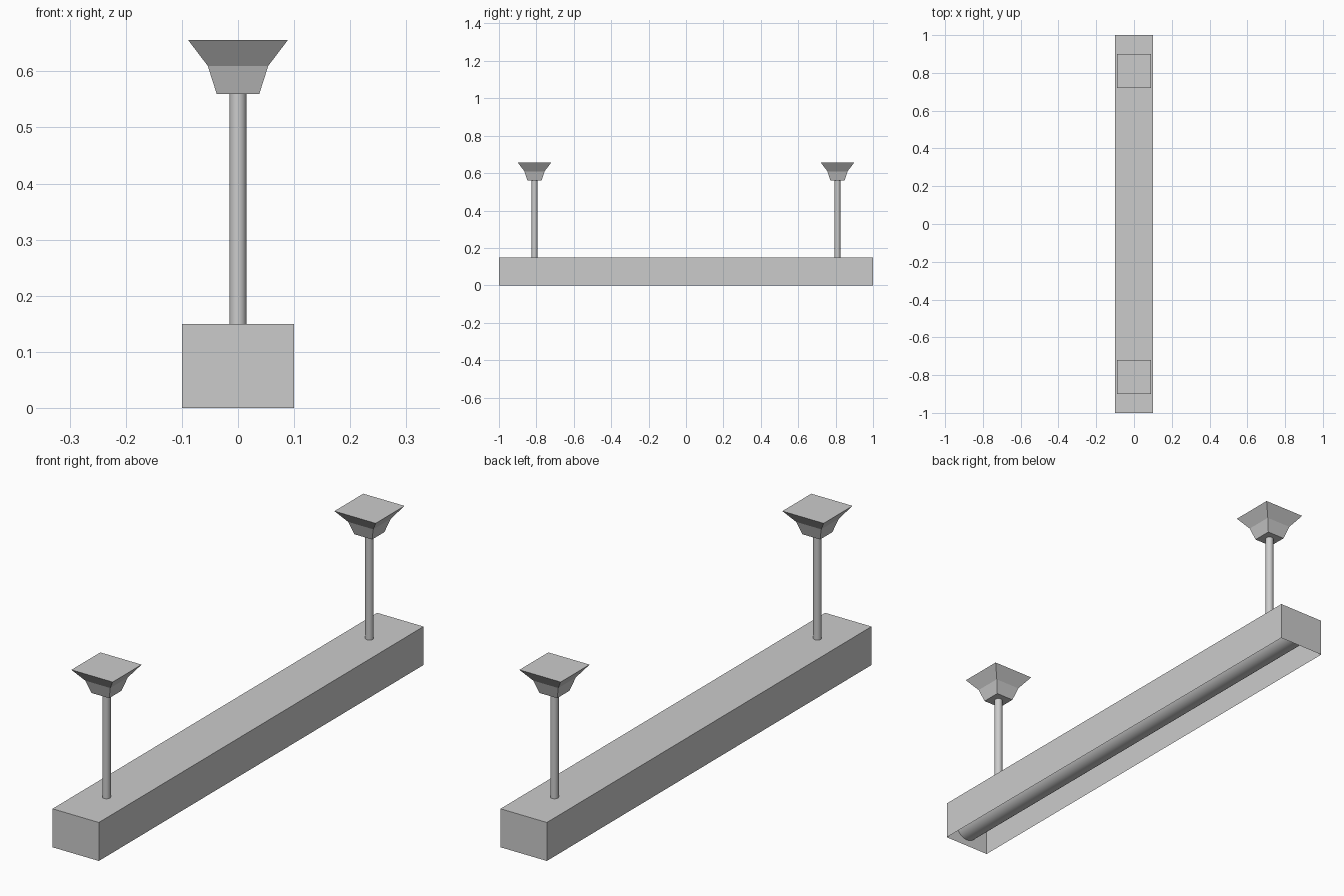
import bpy, bmesh, math

if "Cube" in bpy.data.objects:
    bpy.data.objects.remove(bpy.data.objects["Cube"])


def finish(name, bm):
    me = bpy.data.meshes.new(name)
    bm.to_mesh(me)
    bm.free()
    ob = bpy.data.objects.new(name, me)
    bpy.context.collection.objects.link(ob)
    return ob


def cylinder(name, radius, depth, location, rotation=(0, 0, 0)):
    bpy.ops.mesh.primitive_cylinder_add(vertices=32, radius=radius, depth=depth,
                                        location=location, rotation=rotation)
    ob = bpy.context.object
    ob.name = name
    bpy.ops.object.shade_smooth_by_angle(angle=math.radians(40))
    return ob


def square_loft(name, levels, y):
    """Stack of square rings (half width, z), capped at both ends."""
    bm = bmesh.new()
    rings = [[bm.verts.new((sx * h, y + sy * h, z))
              for sx, sy in ((-1, -1), (1, -1), (1, 1), (-1, 1))]
             for h, z in levels]
    for a, b in zip(rings, rings[1:]):
        for i in range(4):
            j = (i + 1) % 4
            bm.faces.new((a[i], a[j], b[j], b[i]))
    bm.faces.new(rings[0][::-1])
    bm.faces.new(rings[-1])
    return finish(name, bm)


# housing: thin sheet box, open underneath
bm = bmesh.new()
bmesh.ops.create_cube(bm, size=1)
for v in bm.verts:
    v.co = (v.co.x * 0.2, v.co.y * 2.0, (v.co.z + 0.5) * 0.15)
bottom = [f for f in bm.faces if f.calc_center_median().z < 0.01]
bmesh.ops.delete(bm, geom=bottom, context='FACES_ONLY')
finish("housing", bm)

# lamp tube running the length of the housing
cylinder("lamp_tube", 0.05, 1.998, (0, 0, 0.075), (math.pi / 2, 0, 0))

# hanging rods and ceiling mounts
for side, y in (("front", -0.81), ("back", 0.81)):
    cylinder(side + "_rod", 0.015, 0.41, (0, y, 0.355))
    square_loft(side + "_ceiling_mount",
                ((0.038, 0.56), (0.054, 0.61), (0.089, 0.656)), y)
